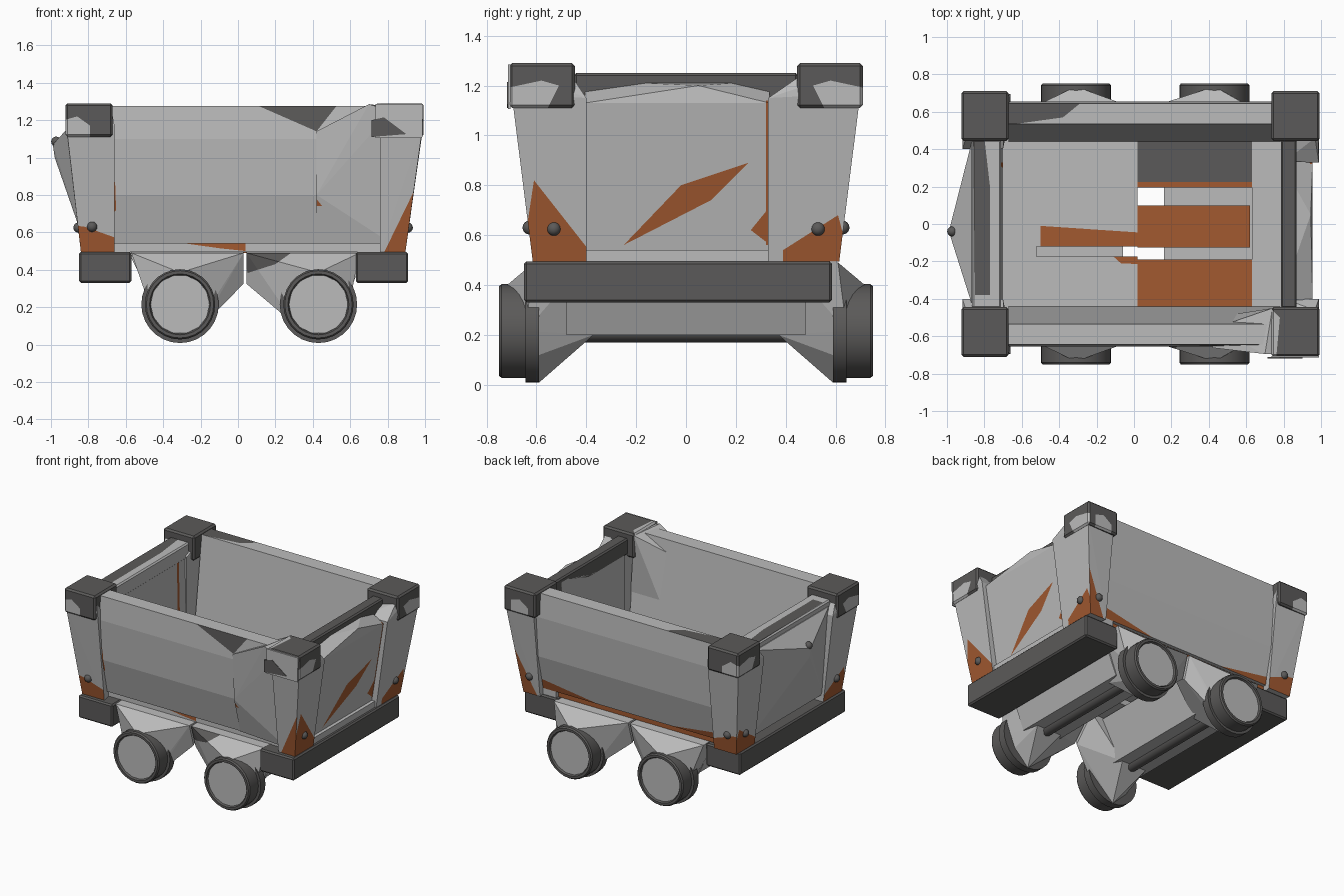
import bpy, bmesh, math
from mathutils import Vector

if "Cube" in bpy.data.objects:
    bpy.data.objects.remove(bpy.data.objects["Cube"])


def material(name, rgb):
    m = bpy.data.materials.new(name)
    m.diffuse_color = (*rgb, 1)
    m.use_nodes = True
    m.node_tree.nodes["Principled BSDF"].inputs["Base Color"].default_value = m.diffuse_color
    return m


MATS = [material("light_steel", (0.5, 0.5, 0.5)),
        material("dark_iron", (0.105, 0.102, 0.1)),
        material("rust", (0.36, 0.1, 0.03))]
LIGHT, DARK, RUST = 0, 1, 2


def finish(bm, name, colour, bevel=0):
    if bevel:
        bmesh.ops.bevel(bm, geom=bm.edges[:], offset=bevel, segments=1, affect='EDGES')
    bmesh.ops.recalc_face_normals(bm, faces=bm.faces)
    me = bpy.data.meshes.new(name)
    for m in MATS:
        me.materials.append(m)
    for f in bm.faces:
        f.material_index = colour
    bm.to_mesh(me)
    bm.free()
    ob = bpy.data.objects.new(name, me)
    bpy.context.collection.objects.link(ob)
    return ob


def hull(name, pts, colour=LIGHT, bevel=0):
    """Convex solid around a few points."""
    bm = bmesh.new()
    for p in pts:
        bm.verts.new(p)
    bmesh.ops.convex_hull(bm, input=bm.verts[:])
    bmesh.ops.delete(bm, geom=[v for v in bm.verts if not v.link_faces], context='VERTS')
    bmesh.ops.dissolve_limit(bm, angle_limit=0.01, verts=bm.verts[:], edges=bm.edges[:])
    return finish(bm, name, colour, bevel)


def box(name, x, y, z, colour=LIGHT, bevel=0):
    return hull(name, [(a, b, c) for a in x for b in y for c in z], colour, bevel)


def paint(ob, axis, sign, poly, colour):
    """Cut a convex outline into the faces that look along one axis and colour it."""
    u, v = [i for i in range(3) if i != axis]
    bm = bmesh.new()
    bm.from_mesh(ob.data)
    area = sum(a[0] * b[1] - a[1] * b[0] for a, b in zip(poly, poly[1:] + poly[:1]))
    planes = []
    for a, b in zip(poly, poly[1:] + poly[:1]):
        co, no = Vector(), Vector()
        co[u], co[v] = a
        no[u], no[v] = b[1] - a[1], a[0] - b[0]
        if area < 0:
            no.negate()
        planes.append((co, no.normalized()))
        bmesh.ops.bisect_plane(bm, geom=bm.verts[:] + bm.edges[:] + bm.faces[:],
                               dist=1e-5, plane_co=co, plane_no=no)
    bm.normal_update()
    for f in bm.faces:
        c = f.calc_center_median()
        if f.normal[axis] * sign > 0.3 and all((c - co).dot(no) < 1e-4 for co, no in planes):
            f.material_index = colour
    bm.to_mesh(ob.data)
    bm.free()


def lathe_y(name, cx, cz, side, profile, colour, n=28):
    """Ring turned about a y axis; profile is (radius, y)."""
    bm = bmesh.new()
    rings = [[bm.verts.new((cx + r * math.cos(2 * math.pi * i / n), side * y,
                            cz + r * math.sin(2 * math.pi * i / n))) for i in range(n)]
             for r, y in profile]
    for a, b in zip(rings, rings[1:] + rings[:1]):
        for i in range(n):
            j = (i + 1) % n
            bm.faces.new((a[i], a[j], b[j], b[i]))
    ob = finish(bm, name, colour)
    bpy.context.view_layer.objects.active = ob
    ob.select_set(True)
    bpy.ops.object.shade_smooth_by_angle(angle=math.radians(35))
    ob.select_set(False)


def ball(name, co, r):
    bm = bmesh.new()
    bmesh.ops.create_uvsphere(bm, u_segments=12, v_segments=8, radius=r)
    bmesh.ops.translate(bm, verts=bm.verts, vec=co)
    for f in bm.faces:
        f.smooth = True
    finish(bm, name, DARK)


# Long side walls on sills
SEC = [(0.645, 1.275), (0.655, 1.1), (0.635, 0.8), (0.57, 0.54), (0.44, 0.54), (0.535, 1.275)]
for s, label in ((-1, "front"), (1, "back")):
    wall = hull(label + "_wall", [(x, s * y, z) for x in (-0.67, 0.78) for y, z in SEC])
    sill = box(label + "_sill", (-0.7, 0.8), (s * 0.44, s * 0.545), (0.495, 0.545))
    if s < 0:
        paint(wall, 1, -1, [(0.1, 1.28), (0.53, 1.28), (0.42, 1.14)], DARK)
        paint(wall, 1, -1, [(-0.67, 0.7), (-0.64, 0.73), (-0.655, 0.84), (-0.66, 1.09),
                            (-0.67, 1.09)], RUST)
        paint(sill, 1, -1, [(-0.35, 0.55), (0.04, 0.55), (0.04, 0.5), (-0.1, 0.515)], RUST)
    else:
        paint(wall, 2, 1, [(-0.67, 0.53), (-0.67, 0.66), (-0.27, 0.66), (-0.38, 0.57)], DARK)
        paint(wall, 1, 1, [(0.25, 0.53), (0.8, 0.53), (0.8, 0.62)], RUST)
        paint(wall, 1, 1, [(-0.2, 0.53), (-0.7, 0.53), (-0.7, 0.6)], RUST)
        paint(sill, 1, 1, [(-0.7, 0.48), (0.8, 0.48), (0.8, 0.56), (-0.7, 0.56)], RUST)

# Plate joining the front wall to its right corner
plate = hull("front_right_plate", [
    (0.42, -0.662, 1.14), (0.42, -0.645, 0.8), (0.42, -0.575, 0.54), (0.7, -0.695, 1.285),
    (0.82, -0.61, 0.54), (0.82, -0.5, 0.54), (0.42, -0.5, 0.54), (0.42, -0.56, 1.14),
    (0.74, -0.45, 1.28), (0.82, -0.695, 1.25)])
paint(plate, 1, -1, [(0.38, 0.74), (0.45, 0.74), (0.41, 0.79)], RUST)

# End walls: the right one is rust streaked, the left one is dented outward
right = hull("right_wall", [(x, y, z) for y in (-0.405, 0.335) for x, z in
                            ((0.785, 1.22), (0.785, 0.53), (0.86, 0.54), (0.955, 1.13), (0.87, 1.13))]
             + [(0.945, 0.05, 1.2)])
paint(right, 0, 1, [(-0.25, 0.56), (0.1, 0.74), (0.25, 0.89), (-0.02, 0.8)], RUST)
paint(right, 0, 1, [(0.322, 0.56), (0.34, 0.56), (0.34, 1.14), (0.322, 1.14)], RUST)
paint(right, 0, 1, [(0.26, 0.62), (0.325, 0.57), (0.325, 0.7)], RUST)
box("right_rim", (0.785, 0.87), (-0.45, 0.45), (1.13, 1.25), DARK, 0.01)
left = hull("left_wall", [(x, y, z) for y in (-0.42, 0.43) for x, z in
                          ((-0.715, 1.2), (-0.7, 0.53), (-0.82, 0.54), (-0.87, 1.2))]
            + [(-0.99, -0.04, 1.07), (-0.98, -0.04, 1.0)])
paint(left, 0, 1, [(0.3, 0.53), (0.33, 0.53), (0.33, 1.2), (0.31, 1.2)], RUST)
rim = box("left_rim", (-0.865, -0.71), (-0.45, 0.45), (1.13, 1.24), LIGHT, 0.01)
paint(rim, 2, 1, [(-0.85, -0.38), (-0.77, -0.38), (-0.77, 0.2), (-0.8, 0.46), (-0.86, 0.46)], DARK)
ball("left_wall_knob", (-0.972, -0.04, 1.085), 0.027)

# Corner posts with rusty feet, iron caps and rivets
for sx, xo, xb, xi, cx in ((-1, 0.918, 0.84, 0.66, 0.67), (1, 0.988, 0.895, 0.76, 0.735)):
    for sy in (-1, 1):
        tag = ("back_" if sy > 0 else "front_") + ("right" if sx > 0 else "left")
        corner = (sx, sy) == (1, -1)
        yi = 0.33 if (sx, sy) == (1, 1) else 0.4
        P = lambda pts: [(sx * x, sy * y, z) for x, y, z in pts]
        post = hull(tag + "_post", P([
            (xb, 0.615, 0.495), (xi, 0.615, 0.495), (xb, yi, 0.495), (xi + 0.04, yi, 0.495),
            (xo, 0.7, 1.17), (xi, 0.695, 1.17), (xo, yi, 1.15), (xi + 0.04, yi, 1.15),
            (xo - 0.01, 0.69, 1.27), (xi + 0.02, 0.68, 1.27), (xo - 0.02, 0.46, 1.24)]))
        peak = 0.82 if corner else 0.68
        paint(post, 0, sx, [(sy * 0.39, 0.49), (sy * 0.66, 0.49), (sy * 0.61, peak),
                            (sy * 0.39, 0.54)], RUST)
        paint(post, 1, sy, [(-0.56, 0.49), (-0.96, 0.49), (-0.96, peak), (-0.82, 0.63),
                            (-0.56, 0.6)] if sx < 0 else
              [(0.78, 0.49), (0.96, 0.49), (0.96, 0.86)], RUST)
        cap = box(tag + "_cap", (sx * cx, sx * (xo + 0.005)), (sy * 0.445, sy * 0.71),
                  (1.11, 1.29), DARK, 0.012)
        paint(cap, 0, sx, [(sy * 0.72, 1.1), (sy * 0.56, 1.1), (sy * 0.51, 1.2),
                           (sy * 0.58, 1.22), (sy * 0.72, 1.19)], LIGHT)
        if corner:
            # This cap is mostly bare steel in front
            hull(tag + "_cap_face", [(x, y, z) for y in (-0.705, -0.715) for x, z in
                                     ((0.735, 1.105), (0.985, 1.105), (0.99, 1.285), (0.735, 1.285))])
            hull(tag + "_cap_mark", [(x, y, z) for y in (-0.71, -0.718) for x, z in
                                     ((0.715, 1.11), (0.9, 1.125), (0.78, 1.215), (0.715, 1.2))], DARK)
            paint(cap, 2, 1, [(0.72, -0.44), (0.78, -0.5), (0.76, -0.72), (0.72, -0.72)], LIGHT)
        else:
            paint(cap, 1, sy, [(sx * 0.93, 1.1), (sx * 0.79, 1.1), (sx * 0.79, 1.17),
                               (sx * 0.86, 1.22), (sx * 0.93, 1.2)], LIGHT)
            ball(tag + "_side_rivet", (sx * (xb - 0.06), sy * 0.628, 0.63), 0.028)
        ball(tag + "_end_rivet", (sx * (xb + 0.012), sy * 0.53, 0.625), 0.028)

# Floor planks with gaps
plank = box("left_floor_plank", (-0.72, 0.02), (-0.12, 0.45), (0.49, 0.54))
paint(plank, 2, 1, [(-0.5, -0.12), (0.02, -0.12), (0.02, -0.045), (-0.5, -0.01)], RUST)
plank = box("left_front_floor_plank", (-0.72, 0.02), (-0.45, -0.175), (0.49, 0.54))
paint(plank, 2, 1, [(-0.5, -0.17), (0.03, -0.17), (0.03, -0.3), (-0.07, -0.21),
                    (-0.5, -0.19)], RUST)
box("left_floor_end", (-0.72, -0.52), (-0.45, 0.45), (0.488, 0.543))
box("right_floor_end", (0.63, 0.82), (-0.45, 0.45), (0.488, 0.543))
box("right_front_floor_plank", (0.02, 0.64), (-0.45, -0.19), (0.49, 0.535), RUST)
box("right_middle_floor_plank", (0.02, 0.62), (-0.125, 0.1), (0.49, 0.535), RUST)
plank = box("right_back_floor_plank", (0.02, 0.64), (0.195, 0.45), (0.49, 0.535), DARK)
paint(plank, 2, 1, [(0, 0.19), (0.65, 0.19), (0.65, 0.225), (0, 0.225)], RUST)

# End beams of the chassis
for tag, x in (("left", (-0.85, -0.57)), ("right", (0.63, 0.91))):
    box(tag + "_beam", x, (-0.65, 0.585), (0.33, 0.495), DARK, 0.01)
box("right_beam_plate", (0.66, 0.885), (-0.55, 0.57), (0.49, 0.54))

# Axles, axle housings and flanged wheels
CZ = 0.215
for cx, tag, lo, hi in ((-0.31, "left", -0.26, 0.34), (0.43, "right", -0.385, 0.22)):
    hull(tag + "_axle_beam", [(cx + d, y, z) for y in (-0.48, 0.48) for d, z in
                              ((-0.27, 0.48), (0.25, 0.48), (-0.13, 0.2), (0.13, 0.2))])
    lathe_y(tag + "_axle", cx, 0.215, 1, [(0.045, -0.6), (0.045, 0.6), (0.02, 0.6), (0.02, -0.6)],
            DARK, 12)
    for s in (-1, 1):
        side = ("front_" if s < 0 else "back_") + tag
        ring = [(cx + 0.165 * math.cos(a), s * 0.645, CZ + 0.165 * math.sin(a))
                for a in (i * math.pi / 4 for i in range(8))]
        inner = hi if tag == "left" else lo
        house = hull(side + "_axle_housing", ring + [
            (cx + d, s * y, z) for d, y, z in
            ((lo, 0.4, 0.495), (hi, 0.4, 0.495), (lo, 0.61, 0.49), (hi, 0.61, 0.49),
             (inner, 0.56, 0.325), (-0.1, 0.37, 0.2), (0.1, 0.37, 0.2),
             (0, 0.59, 0.008), (0, 0.735, 0.385))])
        if (s, tag) == (-1, "right"):
            paint(house, 1, -1, [(0.03, 0.5), (0.42, 0.5), (0.2, 0.43), (0.06, 0.33)], DARK)
        lathe_y(side + "_flange", cx, CZ, s, [(0.207, 0.59), (0.207, 0.645), (0.12, 0.645),
                                              (0.12, 0.59)], DARK)
        lathe_y(side + "_tyre", cx, CZ, s, [(0.188, 0.64), (0.188, 0.74), (0.18, 0.75),
                                            (0.163, 0.75), (0.155, 0.735), (0.155, 0.64)], DARK)
        hull(side + "_wheel_disc", [(cx + 0.158 * math.cos(i * math.pi / 7), s * y,
                                     CZ + 0.158 * math.sin(i * math.pi / 7))
                                    for i in range(14) for y in (0.66, 0.738)])
